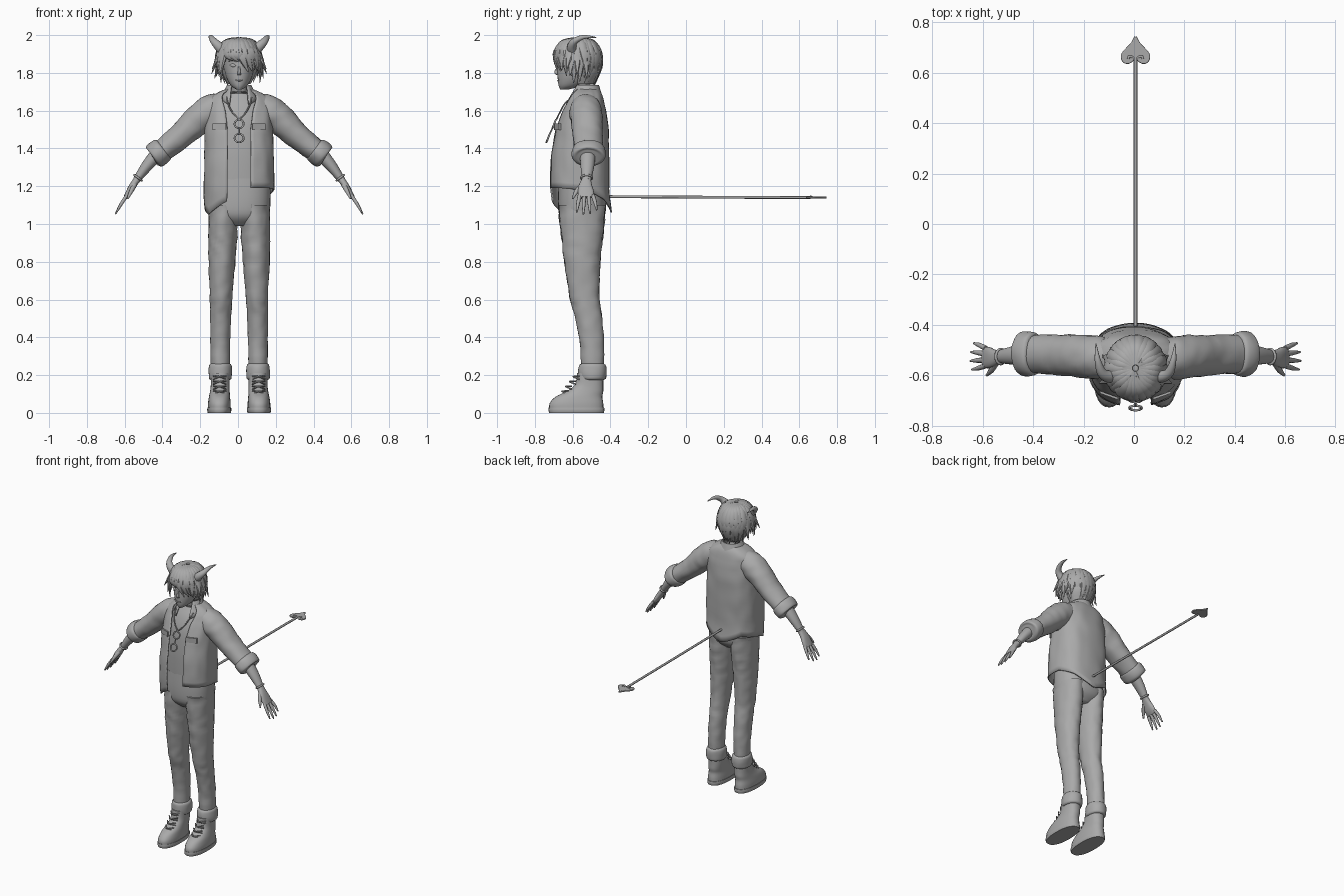
import bpy, bmesh, math, random
from mathutils import Vector, noise

random.seed(4)
if "Cube" in bpy.data.objects:
    bpy.data.objects.remove(bpy.data.objects["Cube"])

grey = bpy.data.materials.new("plain_grey")
grey.use_nodes = True
grey.diffuse_color = (0.4, 0.4, 0.4, 1)
grey.node_tree.nodes["Principled BSDF"].inputs["Base Color"].default_value = (0.4, 0.4, 0.4, 1)

CX = 0.006          # sideways offset of the body
UP = Vector((0, 0, 1))


def finish(name, bm, angle=50):
    bmesh.ops.recalc_face_normals(bm, faces=bm.faces)
    me = bpy.data.meshes.new(name)
    bm.to_mesh(me)
    bm.free()
    for p in me.polygons:
        p.use_smooth = True
    me.set_sharp_from_angle(angle=math.radians(angle))
    me.materials.append(grey)
    ob = bpy.data.objects.new(name, me)
    bpy.context.scene.collection.objects.link(ob)
    return ob


def spline(keys, steps):
    """Catmull-Rom through keys of any dimension."""
    out, last = [], len(keys) - 1
    for i in range(last):
        a, b, c, d = (keys[max(0, min(last, i + k))] for k in (-1, 0, 1, 2))
        for s in range(steps):
            t = s / steps
            out.append([0.5 * (2 * q + (r - p) * t + (2 * p - 5 * q + 4 * r - w) * t * t
                               + (3 * q - p - 3 * r + w) * t ** 3)
                        for p, q, r, w in zip(a, b, c, d)])
    return out + [list(keys[-1])]


def power(v, e):
    return math.copysign(abs(v) ** e, v)


def loft(name, keys, n=20, steps=4, ref=(0, 1, 0), axis=None, e=1.0, wrinkle=0.0, angle=50):
    """Skin keys of (x, y, z, size along ref, size across)."""
    pts = spline(keys, steps)
    bm, rings = bmesh.new(), []
    for i, p in enumerate(pts):
        c = Vector(p[:3])
        t = axis or Vector(pts[min(i + 1, len(pts) - 1)][:3]) - Vector(pts[max(i - 1, 0)][:3])
        v = t.cross(Vector(ref)).normalized()
        u = v.cross(t).normalized()
        ring = []
        for k in range(n):
            th = math.tau * k / n
            d = u * power(math.cos(th), e) * max(p[3], .001) + v * power(math.sin(th), e) * max(p[4], .001)
            if wrinkle:
                d *= 1 + wrinkle * noise.noise((c + d) * 22)
            ring.append(bm.verts.new(c + d))
        rings.append(ring)
    for r, q in zip(rings, rings[1:]):
        for k in range(n):
            bm.faces.new((r[k], r[k - 1], q[k - 1], q[k]))
    bm.faces.new(rings[0])
    bm.faces.new(rings[-1])
    return finish(name, bm, angle)


def mirrored(keys, s):
    return [(CX + s * k[0],) + tuple(k[1:]) for k in keys]


def tube(name, pts, r, **kw):
    return loft(name, [tuple(p) + (r, r) for p in pts], n=8, **kw)


def ring(name, centre, normal, rx, ry, r):
    """Round-section loop lying across a normal."""
    nrm = Vector(normal).normalized()
    u = nrm.orthogonal().normalized() if abs(nrm.y) > .9 else Vector((0, 1, 0))
    u = (u - nrm * u.dot(nrm)).normalized()
    v = nrm.cross(u)
    bm, N, M = bmesh.new(), 28, 8
    g = []
    for i in range(N):
        d = u * math.cos(math.tau * i / N) * rx + v * math.sin(math.tau * i / N) * ry
        g.append([bm.verts.new(Vector(centre) + d + d.normalized() * r * math.cos(math.tau * j / M)
                               + nrm * r * math.sin(math.tau * j / M)) for j in range(M)])
    for i in range(N):
        for j in range(M):
            bm.faces.new((g[i - 1][j - 1], g[i][j - 1], g[i][j], g[i - 1][j]))
    return finish(name, bm)


def lookup(table, x):
    for a, b in zip(table, table[1:]):
        if x <= b[0]:
            t = max(0, (x - a[0]) / (b[0] - a[0]))
            return [p + (q - p) * t for p, q in zip(a, b)]
    return table[-1]


def shell(name, table, hems, rows, cols, wrinkle=0.0, e=.8):
    """Open-fronted cloth; table rows are z, half width, front y, back y, gap angle."""
    bm, g = bmesh.new(), []
    hem_table = [(i / (len(hems) - 1), h) for i, h in enumerate(hems)]
    for i in range(cols + 1):
        f = i / cols
        hem = lookup(hem_table, f)[1]
        col = []
        for j in range(rows + 1):
            z = hem + (table[-1][0] - hem) * (1 - (1 - j / rows) ** 1.6)
            _, w, yf, yb, gap = lookup(table, z)
            th = gap + (math.tau - 2 * gap) * f
            k = 1 + wrinkle * noise.noise(Vector((th * 2.5, z * 9, 0)))
            col.append(bm.verts.new((CX - w * k * power(math.sin(th), e),
                                     (yf + yb) / 2 - (yb - yf) / 2 * k * power(math.cos(th), e), z)))
        g.append(col)
    for a, b in zip(g, g[1:]):
        for j in range(rows):
            bm.faces.new((a[j], b[j], b[j + 1], a[j + 1]))
    ob = finish(name, bm)
    mod = ob.modifiers.new("thickness", "SOLIDIFY")
    mod.thickness = .008
    mod.offset = 0
    return ob


# Torso, jacket and collar
loft("shirt", [(CX, -.55, 1.17, .12, .16), (CX, -.55, 1.35, .122, .16), (CX, -.545, 1.52, .115, .15),
               (CX, -.535, 1.62, .095, .13), (CX, -.53, 1.69, .055, .07)], n=32, axis=UP, e=.85, wrinkle=.02)
shell("jacket", [(1.03, .182, -.70, -.395, .3), (1.19, .182, -.72, -.41, .26), (1.35, .18, -.715, -.41, .26),
                 (1.5, .176, -.69, -.415, .27), (1.6, .172, -.655, -.425, .35), (1.66, .16, -.625, -.44, .5),
                 (1.69, .12, -.61, -.45, .7), (1.715, .062, -.59, -.47, .9)],
      [1.12, 1.05, 1.1, 1.12, 1.06, 1.13, 1.18, 1.19, 1.19], 26, 56, wrinkle=.035)
shell("collar", [(1.6, .125, -.66, -.44, .45), (1.67, .095, -.625, -.445, .5), (1.735, .06, -.59, -.465, .7)],
      [1.63, 1.67, 1.68, 1.68, 1.68, 1.67, 1.63], 6, 30, e=1)
for s, side in ((1, "left"), (-1, "right")):
    bm = bmesh.new()
    bmesh.ops.create_cube(bm, size=1)
    for v in bm.verts:
        v.co = (CX + s * (.105 + v.co.x * .07), -.68 + v.co.y * .01 + s * v.co.x * s * .025, 1.515 + v.co.z * .035)
    finish(side + "_pocket_flap", bm)

# Trousers
loft("trouser_hips", [(CX, -.55, .99, .07, .06), (CX, -.55, 1.04, .118, .15), (CX, -.55, 1.12, .128, .166),
                      (CX, -.55, 1.24, .122, .165)], n=32, axis=UP, e=.85)
for s, side in ((1, "left"), (-1, "right")):
    loft(side + "_trouser_leg", mirrored([
        (.083, -.55, 1.1, .124, .08), (.086, -.55, .95, .112, .077), (.091, -.548, .8, .096, .071),
        (.095, -.538, .62, .08, .06), (.098, -.515, .5, .071, .056), (.1, -.497, .35, .063, .052),
        (.1, -.495, .22, .06, .05)], s), n=28, steps=7, axis=UP, wrinkle=.07)
    loft(side + "_trouser_cuff", mirrored([
        (.1, -.495, .175, .06, .052), (.1, -.495, .185, .072, .061), (.1, -.495, .22, .075, .063),
        (.1, -.495, .25, .071, .06), (.1, -.495, .262, .058, .05)], s), n=28, axis=UP, wrinkle=.04)
    # Boots with soles and laces
    loft(side + "_boot", mirrored([
        (.105, -.58, .015, .143, .06), (.105, -.58, .05, .142, .06), (.104, -.567, .085, .124, .056),
        (.102, -.535, .115, .097, .052), (.1, -.513, .15, .075, .05), (.1, -.507, .21, .07, .05)], s),
        n=28, axis=UP, e=.85)
    loft(side + "_sole", mirrored([(.105, -.58, 0, .145, .061), (.105, -.58, .014, .148, .064),
                                   (.105, -.58, .028, .147, .063)], s), n=28, axis=UP, e=.85)
    for i in range(4):
        y, z = -.645 + .02 * i, .108 + .026 * i
        for d in (1, -1):
            tube(f"{side}_lace_{i}", mirrored([(.07, y + .02, z - .008 * d), (.103, y - .012, z + .006),
                                               (.136, y + .02, z + .008 * d)], s), .004)

# Arms and hands
for s, side in ((1, "left"), (-1, "right")):
    loft(side + "_sleeve", mirrored([
        (.1, -.53, 1.625, .075, .07), (.15, -.53, 1.6, .085, .085), (.22, -.525, 1.55, .084, .08),
        (.31, -.52, 1.465, .08, .068), (.43, -.515, 1.37, .075, .058)], s), n=26, steps=6, wrinkle=.06)
    loft(side + "_sleeve_cuff", mirrored([
        (.4, -.515, 1.398, .07, .055), (.405, -.515, 1.394, .085, .067), (.43, -.515, 1.373, .09, .071),
        (.452, -.515, 1.355, .083, .066), (.456, -.515, 1.352, .06, .045)], s), n=26, wrinkle=.05)
    loft(side + "_forearm", mirrored([
        (.43, -.52, 1.375, .042, .038), (.49, -.522, 1.305, .036, .03), (.545, -.527, 1.23, .024, .019)], s))
    ring(side + "_bracelet", (s * .535 + CX, -.526, 1.245), (s * .6, 0, -.8), .029, .024, .006)
    loft(side + "_palm", mirrored([
        (.54, -.527, 1.237, .024, .018), (.565, -.532, 1.2, .036, .018), (.585, -.53, 1.165, .043, .016),
        (.602, -.528, 1.14, .038, .011)], s), e=.85)
    for i in range(4):
        y, dy, ln = -.562 + .023 * i, -.01 + .0075 * i, (.9, 1, .96, .78)[i]
        loft(f"{side}_finger_{i}", mirrored([
            (.594, y, 1.152, .011, .01), (.594 + .033 * ln, y + dy, 1.152 - .05 * ln, .0095, .009),
            (.594 + .061 * ln, y + dy * 1.6, 1.152 - .1 * ln, .004, .004)], s), n=10)
    loft(side + "_thumb", mirrored([
        (.555, -.55, 1.205, .016, .014), (.572, -.58, 1.172, .012, .011), (.59, -.6, 1.135, .005, .005)], s), n=10)

# Neck, head and face
loft("neck", [(CX, -.525, 1.64, .05, .052), (CX, -.54, 1.71, .042, .042), (CX, -.56, 1.78, .045, .045)], axis=UP)
loft("head", [(CX, -.643, 1.712, .022, .014), (CX, -.613, 1.735, .062, .045), (CX, -.588, 1.785, .092, .071),
              (CX, -.577, 1.85, .103, .083), (CX, -.575, 1.92, .098, .082), (CX, -.575, 1.965, .05, .045)],
     n=28, axis=UP)
loft("nose", [(CX, -.678, 1.835, .004, .005), (CX, -.686, 1.805, .011, .008), (CX, -.682, 1.79, .006, .011)],
     n=10, axis=UP)
tube("mouth", [(CX - .02, -.672, 1.763), (CX, -.679, 1.758), (CX + .02, -.672, 1.763)], .003, ref=(0, 0, 1))
for s, side in ((1, "left"), (-1, "right")):
    loft(side + "_eye", mirrored([(.018, -.677, 1.836, .002, .002), (.033, -.673, 1.84, .004, .009),
                                  (.05, -.664, 1.84, .002, .002)], s), n=12)
    tube(side + "_brow", mirrored([(.015, -.68, 1.86), (.035, -.676, 1.867), (.055, -.665, 1.863)], s), .003)

# Hair cap and hanging locks
HC = Vector((CX, -.572, 1.86))
loft("hair_cap", [(CX, -.54, 1.74, .05, .06), (CX, -.535, 1.8, .08, .09), (CX, -.545, 1.86, .092, .1),
                  (CX, -.57, 1.92, .108, .1), (CX, -.57, 1.96, .08, .075), (CX, -.565, 1.98, .025, .02)],
     n=28, axis=UP)


def lock(name, phi, z_tip, flare, sweep, width, lift):
    def at(p, r, z):
        return (HC.x + .112 * r * math.sin(p), HC.y - .12 * r * math.cos(p), z)
    mid = (1.93 + z_tip) / 2
    keys = [at(phi, .1, 1.975 + lift) + (.008, width * .4), at(phi, .7, 1.955 + lift) + (.012, width),
            at(phi + sweep * .3, 1.0, min(mid + .02, 1.9)) + (.014, width),
            at(phi + sweep, flare, z_tip) + (.001, .002)]
    loft(name, keys, n=8, steps=5, ref=(math.sin(phi), -math.cos(phi), 0), angle=40)


for layer in range(2):
    count = 26
    for i in range(count):
        phi = math.tau * (i + layer * .5) / count - math.pi
        j = random.uniform(-1, 1)
        if abs(phi) < .75:       # fringe, swept to one side
            z, fl, sw = (1.865 if phi < -.1 else 1.815) + .012 * j, 1.0, .45
        elif abs(phi) < 1.9:     # side locks
            z, fl, sw = 1.765 + .03 * j + .04 * layer, 1.0 + .14 * layer, .12 * j
        else:                    # nape
            z, fl, sw = 1.745 + .02 * j + .05 * layer, .72 + .2 * layer, .2 * j
        lock(f"hair_lock_{layer}_{i}", phi, z, fl, sw, .024, .006 * layer)
for s, side in ((1, "left"), (-1, "right")):
    for i in range(3):
        lock(f"{side}_hair_flick_{i}", s * (1.2 + .35 * i), 1.82 - .025 * i, 1.38 - .08 * i, 0, .02, 0)
    # Horns
    loft(side + "_horn", mirrored([
        (.07, -.59, 1.9, .03, .03), (.102, -.605, 1.935, .027, .025), (.133, -.59, 1.967, .02, .018),
        (.15, -.54, 1.99, .012, .011), (.157, -.475, 1.988, .002, .002)], s), n=14, ref=(1, .3, 0), steps=6)

# Necklace with two ring pendants
ring("choker", (CX, -.545, 1.69), (0, .2, 1), .047, .047, .004)
for s, side in ((1, "left"), (-1, "right")):
    tube(side + "_necklace_cord", mirrored([(.066, -.57, 1.69), (.062, -.635, 1.645), (.035, -.668, 1.59),
                                            (0, -.685, 1.555)], s), .004)
for i, (y, z) in enumerate(((-.698, 1.53), (-.73, 1.455))):
    ring(f"pendant_ring_{i}", (CX, y, z), (0, .93, -.37), .024, .024, .005)
tube("pendant_link", [(CX, -.707, 1.508), (CX, -.72, 1.48)], .004)

# Tail with a spade tip
tube("tail", [(CX, -.44, 1.145), (CX, .1, 1.142), (CX, .66, 1.14)], .0075, ref=(0, 0, 1))
half = [(.013, .718), (.034, .695), (.05, .676), (.053, .659), (.045, .644), (.03, .64), (.016, .647), (.008, .658)]
bm = bmesh.new()
outline = [(0, .745)] + half + [(-x, y) for x, y in reversed(half)]
face = bm.faces.new([bm.verts.new((CX + x, y, 1.135)) for x, y in outline])
new = bmesh.ops.extrude_face_region(bm, geom=[face])["geom"]
bmesh.ops.translate(bm, vec=(0, 0, .01), verts=[v for v in new if isinstance(v, bmesh.types.BMVert)])
finish("tail_spade", bm, 30)
for s, side in ((1, "left"), (-1, "right")):
    tube(side + "_spade_rim", mirrored([(0, .742, 1.14)] + [(x, y, 1.14) for x, y in half]
         + [(.016, .664, 1.143), (.026, .664, 1.145), (.028, .656, 1.145)], s), .005, ref=(0, 0, 1), steps=3)
